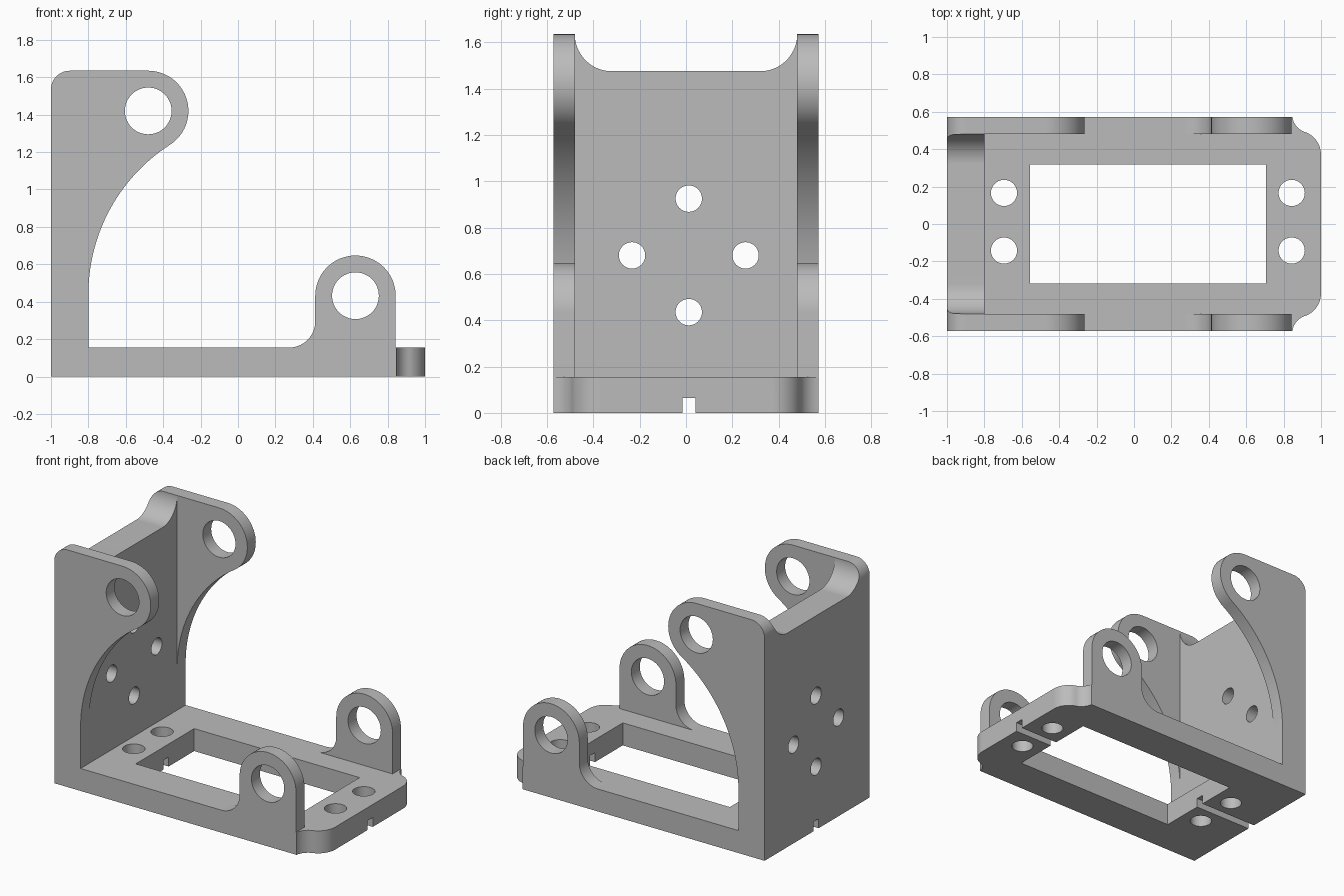
import bpy
import bmesh
from math import radians, cos, sin

cube = bpy.data.objects.get("Cube")
if cube:
    bpy.data.objects.remove(cube, do_unlink=True)

HALF_W = 0.572      # half the overall width
INNER_W = 0.48      # half the gap between the side plates
BASE_T = 0.155      # base thickness
WALL_X = -0.8       # inner face of the upright wall
MID = 0.012         # the drilled pattern sits slightly off centre

grey = bpy.data.materials.new("light grey")
grey.diffuse_color = (0.5, 0.5, 0.5, 1)
grey.use_nodes = True
grey.node_tree.nodes["Principled BSDF"].inputs["Base Color"].default_value = (0.5, 0.5, 0.5, 1)


def arc(cx, cy, r, start, end, steps=20):
    angles = [radians(start + (end - start) * i / steps) for i in range(steps + 1)]
    return [(cx + r * cos(a), cy + r * sin(a)) for a in angles]


def circle(cx, cy, r):
    return arc(cx, cy, r, 0, 360, 48)[:-1]


def rect(a0, b0, a1, b1):
    return [(a0, b0), (a1, b0), (a1, b1), (a0, b1)]


def prism(name, outline, axis, lo, hi):
    """Extrude a flat outline along one axis."""
    place = {"x": lambda a, b, d: (d, a, b),
             "y": lambda a, b, d: (a, d, b),
             "z": lambda a, b, d: (a, b, d)}[axis]
    bm = bmesh.new()
    bottom = [bm.verts.new(place(a, b, lo)) for a, b in outline]
    top = [bm.verts.new(place(a, b, hi)) for a, b in outline]
    bm.faces.new(bottom)
    bm.faces.new(top)
    n = len(outline)
    for i in range(n):
        j = (i + 1) % n
        bm.faces.new((bottom[i], bottom[j], top[j], top[i]))
    bmesh.ops.recalc_face_normals(bm, faces=bm.faces)
    mesh = bpy.data.meshes.new(name)
    bm.to_mesh(mesh)
    bm.free()
    mesh.materials.append(grey)
    obj = bpy.data.objects.new(name, mesh)
    bpy.context.collection.objects.link(obj)
    return obj


def cut(target, outline, axis, lo, hi):
    """Subtract an extruded outline and discard the cutter."""
    cutter = prism("cutter", outline, axis, lo, hi)
    cutter.hide_render = True
    mod = target.modifiers.new("cut", 'BOOLEAN')
    mod.operation = 'DIFFERENCE'
    mod.solver = 'EXACT'
    mod.object = cutter
    bpy.ops.object.modifier_apply(modifier=mod.name)
    bpy.data.objects.remove(cutter, do_unlink=True)


# Side silhouette: base, low lug, sweeping arm with high lug
side = [(-1, 0), (1, 0), (1, BASE_T), (0.843, BASE_T)]
side += arc(0.628, 0.432, 0.215, 0, 180, 32)
side += arc(0.273, BASE_T + 0.14, 0.14, 0, -90)
side += [(WALL_X, BASE_T)]
side += arc(0.15, 0.44, 0.95, 180, 122.74, 28)
side += arc(-0.48, 1.42, 0.215, -57.26, 90, 28)
side += arc(-0.9, 1.535, 0.1, 90, 180, 12)
bracket = prism("bracket_body", side, "y", -HALF_W, HALF_W)
bpy.context.view_layer.objects.active = bracket
bracket.select_set(True)

# Hollow between the side plates
cut(bracket, rect(WALL_X, BASE_T, 1.2, 1.9), "y", -INNER_W, INNER_W)

# Lowered wall top with curved shoulders
shoulder = [(-INNER_W, 1.9)] + arc(-0.32, 1.635, 0.16, 180, 270)
shoulder += arc(0.32, 1.635, 0.16, 270, 360) + [(INNER_W, 1.9)]
cut(bracket, shoulder, "x", -1.2, -0.7)

# S-curved corners at the free end of the base
for s in (1, -1):
    corner = [(0.846, 0.7)] + arc(0.946, 0.586, 0.1, 180, 250, 12)
    corner += arc(0.87, 0.37, 0.13, 70, 0, 12)[1:] + [(1.1, 0.37), (1.1, 0.7)]
    cut(bracket, [(x, y * s) for x, y in corner], "z", -0.1, 0.3)

# Base window and underside cable slot
cut(bracket, rect(-0.557, -0.318, 0.705, 0.318), "z", -0.1, 0.3)
cut(bracket, rect(MID - 0.028, -0.1, MID + 0.028, 0.065), "x", -1.2, 1.2)

# Base screw holes
for x in (-0.695, 0.843):
    for y in (-0.154, 0.154):
        cut(bracket, circle(x, MID + y, 0.07), "z", -0.1, 0.3)

# Wall screw holes in a diamond
for y, z in ((0, 0.245), (0, -0.245), (0.245, 0), (-0.245, 0)):
    cut(bracket, circle(MID + y, 0.68 + z, 0.057), "x", -1.2, -0.7)

# Lug bores through both side plates
for x, z in ((-0.48, 1.42), (0.628, 0.432)):
    cut(bracket, circle(x, z, 0.125), "y", -0.7, 0.7)

# Smooth curves, crisp edges
bpy.ops.object.shade_smooth_by_angle(angle=radians(30))
weighted = bracket.modifiers.new("flat face normals", 'WEIGHTED_NORMAL')
weighted.keep_sharp = True
